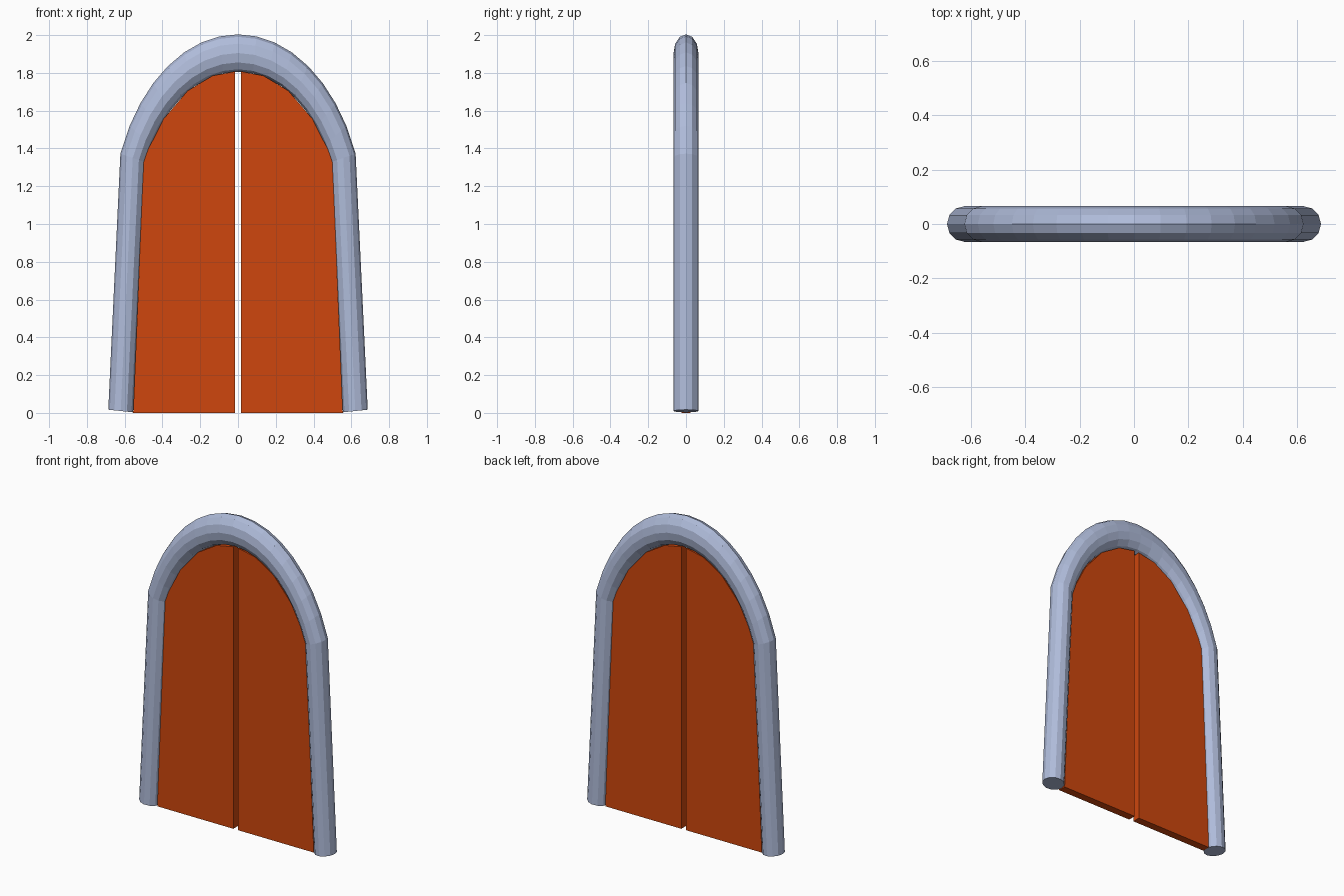
import bpy, bmesh, math

if "Cube" in bpy.data.objects:
    bpy.data.objects.remove(bpy.data.objects["Cube"])

STRETCH = 1.5            # the arch is a round tube stretched upward
SPRING = 1.35            # height where the arch starts
R, DROP = 0.605, 0.235   # arc radius, and arc centre below the spring line
HALF = math.asin(0.5575 / R)
TUBE = 0.066
SIDES = 12


def material(name, colour):
    m = bpy.data.materials.new(name)
    m.diffuse_color = (*colour, 1)
    m.use_nodes = True
    m.node_tree.nodes["Principled BSDF"].inputs["Base Color"].default_value = m.diffuse_color
    return m


def finish(name, bm, mat):
    bmesh.ops.recalc_face_normals(bm, faces=bm.faces[:])
    me = bpy.data.meshes.new(name)
    bm.to_mesh(me)
    bm.free()
    me.materials.append(mat)
    ob = bpy.data.objects.new(name, me)
    bpy.context.collection.objects.link(ob)
    return ob


def arc(radius, angle):
    """Point on the stretched arch, angle measured from the top."""
    return (radius * math.sin(angle),
            SPRING + STRETCH * (radius * math.cos(angle) - DROP))


steel = material("blue grey frame", (0.43, 0.50, 0.70))
orange = material("orange door", (0.62, 0.062, 0.004))

# Frame path: x, z, tilt of the cross-section from the top, mitre widening
path = [(-0.621, 0.01, -math.radians(86), 1.0)]
SEGS = 16
for i in range(SEGS + 1):
    a = HALF * (2 * i / SEGS - 1)
    x, z = arc(R, a)
    end = i in (0, SEGS)
    tilt = math.copysign(math.radians(77), a) if end else a
    path.append((x, z, tilt, 1.014 if end else 1.0))
path.append((0.621, 0.01, math.radians(86), 1.0))

# Frame: twelve-sided tube swept along the path
bm = bmesh.new()
rings = []
for x, z, tilt, wide in path:
    ring = []
    for k in range(SIDES):
        t = 2 * math.pi * k / SIDES
        out = TUBE * wide * math.cos(t)
        ring.append(bm.verts.new((x + out * math.sin(tilt),
                                  TUBE * math.sin(t),
                                  z + STRETCH * out * math.cos(tilt))))
    rings.append(ring)
for a, b in zip(rings, rings[1:]):
    for k in range(SIDES):
        n = (k + 1) % SIDES
        bm.faces.new((a[k], a[n], b[n], b[k]))
bm.faces.new(rings[0])
bm.faces.new(rings[-1])
finish("arched_frame", bm, steel)


# Doors: two flat leaves with a narrow gap between them
def door(name, side):
    outline = [(0.016, 0.0), (0.555, 0.0), (0.499, SPRING)]
    outline += [arc(R - TUBE + 0.003, math.radians(d)) for d in (46.5, 29.5, 14.5)]
    outline.append((0.016, 1.808))
    bm = bmesh.new()
    face = bm.faces.new([bm.verts.new((side * x, -0.025, z)) for x, z in outline])
    ext = bmesh.ops.extrude_face_region(bm, geom=[face], use_keep_orig=True)
    verts = [g for g in ext["geom"] if isinstance(g, bmesh.types.BMVert)]
    bmesh.ops.translate(bm, verts=verts, vec=(0, 0.05, 0))
    finish(name, bm, orange)


door("left_door", -1)
door("right_door", 1)
